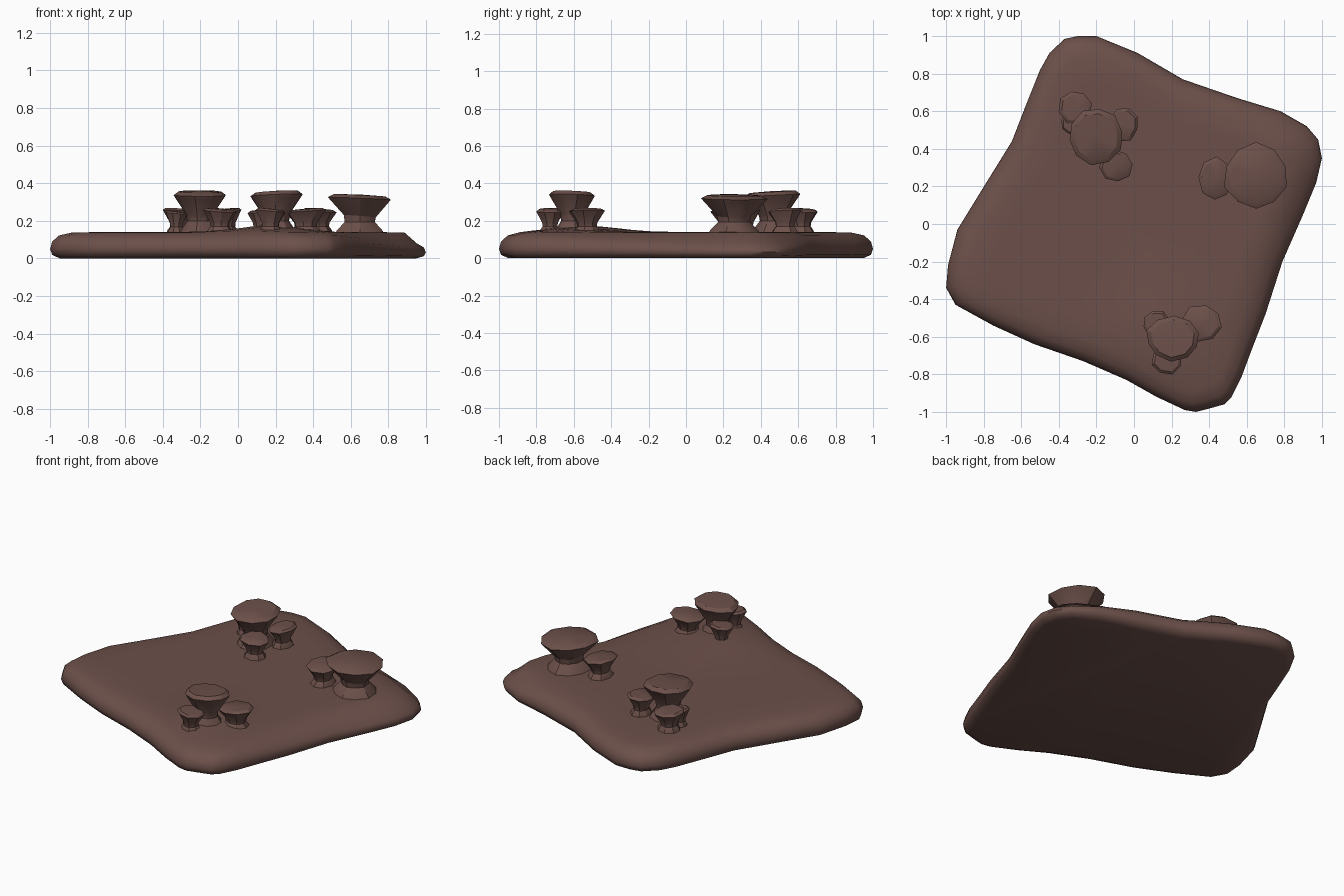
import bpy, bmesh, math, random

if "Cube" in bpy.data.objects:
    bpy.data.objects.remove(bpy.data.objects["Cube"])

random.seed(4)
stone = bpy.data.materials.new("reddish brown rock")
stone.diffuse_color = (0.15, 0.08, 0.068, 1)
stone.use_nodes = True
stone.node_tree.nodes["Principled BSDF"].inputs["Base Color"].default_value = stone.diffuse_color


def finish(bm, name, angle):
    bmesh.ops.recalc_face_normals(bm, faces=bm.faces)
    me = bpy.data.meshes.new(name)
    bm.to_mesh(me)
    bm.free()
    ob = bpy.data.objects.new(name, me)
    bpy.context.collection.objects.link(ob)
    me.materials.append(stone)
    bpy.ops.object.select_all(action='DESELECT')
    ob.select_set(True)
    bpy.context.view_layer.objects.active = ob
    bpy.ops.object.shade_smooth_by_angle(angle=math.radians(angle))
    return ob


def loft(name, rings, angle, top):
    """Skin a stack of closed rings, with a flat base and a fan on top."""
    bm = bmesh.new()
    loops = [[bm.verts.new(p) for p in ring] for ring in rings]
    n = len(loops[0])
    for a, b in zip(loops, loops[1:]):
        for i in range(n):
            j = (i + 1) % n
            bm.faces.new((a[i], a[j], b[j], b[i]))
    bm.faces.new(loops[0][::-1])
    tip = bm.verts.new(top)
    for i in range(n):
        bm.faces.new((loops[-1][i], loops[-1][(i + 1) % n], tip))
    return finish(bm, name, angle)


# Ground slab: skewed square outline, counter-clockwise
outline = [(-.2, 1), (-.3, 1), (-.37, .985), (-.45, .91), (-.5, .82), (-.58, .62), (-.65, .44),
           (-.78, .23), (-.94, -.03), (-.99, -.22), (-1, -.34), (-.95, -.43),
           (-.75, -.54), (-.53, -.64), (-.27, -.73), (-.04, -.83), (.12, -.92),
           (.27, -.99), (.33, -1), (.39, -.985), (.48, -.96), (.52, -.92), (.57, -.82),
           (.63, -.66), (.7, -.48), (.79, -.2), (.9, .05), (.97, .22), (1, .35),
           (.98, .45), (.92, .52), (.78, .6), (.55, .67), (.26, .77), (.02, .91)]


def bump(x, y):
    return 0.036 * math.exp(-((x - .17) ** 2 + (y + .55) ** 2) / 0.05)


def slab_ring(z, inset, scale=1.0):
    pts = []
    for x, y in outline:
        d = math.hypot(x, y)
        f = scale * (d - inset) / d
        px, py = x * f, y * f
        k = max(0, min(1, (x - .55) / .4))          # right side slopes lower
        zz = z * (1 - .35 * k) if z < .13 else z
        pts.append((px, py, zz + (bump(px, py) if z > .13 else 0)))
    return pts


loft("ground_slab", [slab_ring(0, .055), slab_ring(.018, .012), slab_ring(.05, 0),
                     slab_ring(.09, .012), slab_ring(.122, .05), slab_ring(.137, .12),
                     slab_ring(.14, .12, .85), slab_ring(.14, .12, .7),
                     slab_ring(.14, .12, .5), slab_ring(.14, .12, .25)], 50, (0, 0, .14))


# Flared rock caps: wide faceted cap, narrow waist, spreading foot
def rock(name, x, y, rx, ry, top, sides=9, waist=.5):
    turn = random.random() * 6
    wob = [random.uniform(.94, 1.07) for _ in range(sides)]
    tilt = random.random() * 6
    h = top - .13
    prof = [(.11, .85), (.15, .72), (.13 + h * .3, waist), (.13 + h * .45, waist + .03),
            (top - h * .17, .93), (top - h * .1, 1), (top - h * .02, .82)]
    rings = []
    for z, r in prof:
        ring = []
        for i in range(sides):
            a = turn + i * math.tau / sides
            dz = .007 * math.cos(a - tilt) if z > .2 else 0
            ring.append((x + rx * r * wob[i] * math.cos(a),
                         y + ry * r * wob[i] * math.sin(a), z + dz))
        rings.append(ring)
    loft(name, rings, 30, (x, y, top))


clusters = {
    "back_left": [(-.205, .47, .147, .15, .36), (-.31, .62, .09, .09, .265),
                  (-.055, .53, .08, .09, .265), (-.095, .31, .087, .083, .265),
                  (-.33, .535, .06, .06, .25)],
    "right": [(.65, .255, .168, .175, .34), (.435, .24, .095, .115, .265)],
    "front": [(.205, -.61, .14, .115, .36), (.36, -.53, .11, .1, .265),
              (.12, -.53, .075, .07, .26), (.175, -.725, .085, .075, .265)],
}
for place, rocks in clusters.items():
    for i, spec in enumerate(rocks):
        part = "main_rock" if i == 0 else "small_rock_%d" % i
        rock(place + "_" + part, *spec, sides=10 if i == 0 else 8,
             waist=.48 if i == 0 else .55)
